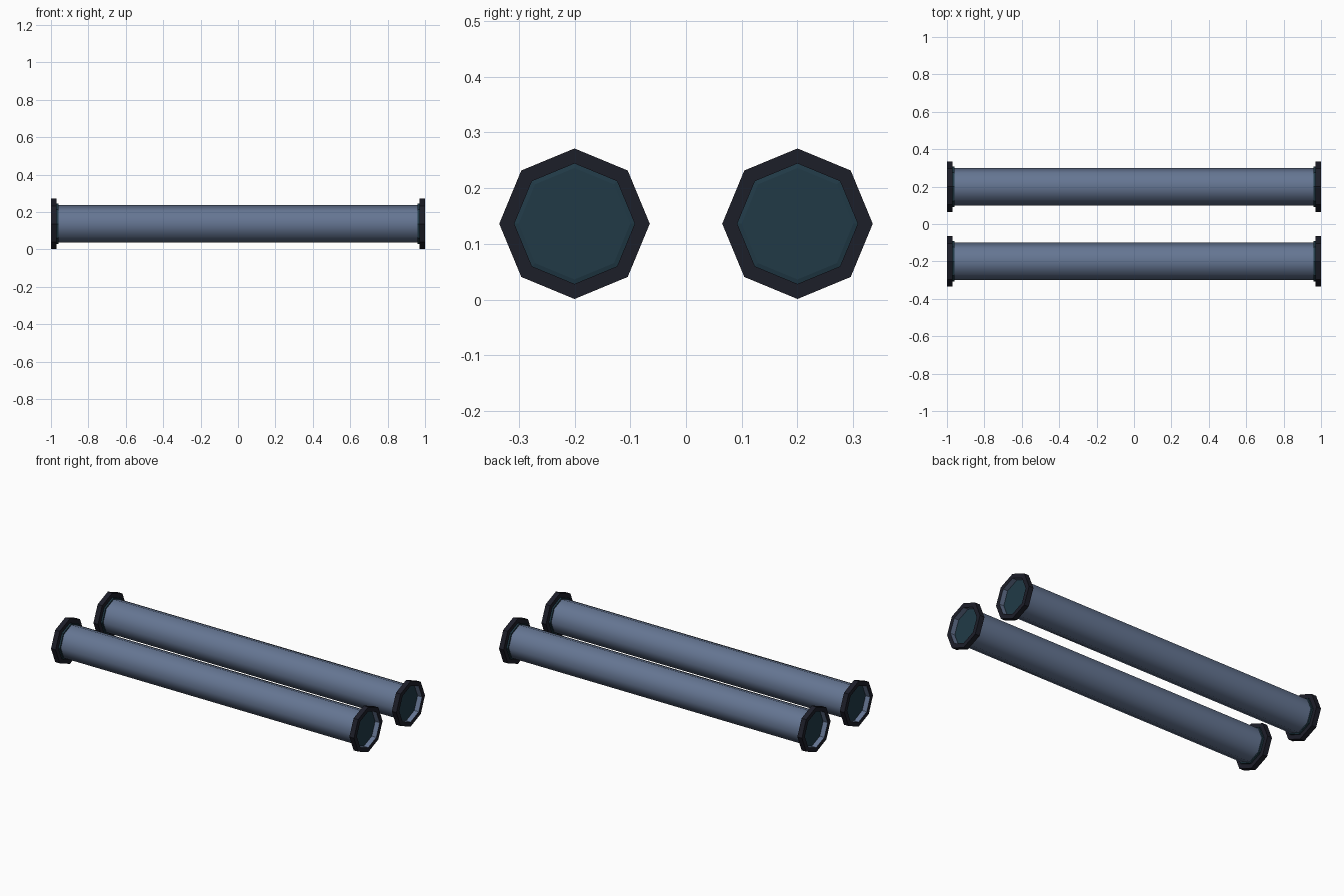
import bpy, bmesh
from math import sin, cos, pi, radians

if "Cube" in bpy.data.objects:
    bpy.data.objects.remove(bpy.data.objects["Cube"])

SIDES = 8
AXIS_Z = 0.136


def material(name, rgb):
    m = bpy.data.materials.new(name)
    m.diffuse_color = (*rgb, 1)
    m.use_nodes = True
    m.node_tree.nodes["Principled BSDF"].inputs["Base Color"].default_value = m.diffuse_color
    return m


STEEL = material("blue_steel", (0.13, 0.18, 0.29))
DARK = material("dark_rubber", (0.012, 0.013, 0.022))
TEAL = material("dark_teal", (0.015, 0.042, 0.062))


def lathe(name, profile, y, mat, closed=False, caps=False, side=1, smooth=False):
    """Revolve (x, radius) points around the pipe axis; side=-1 mirrors in x."""
    bm = bmesh.new()
    rings = [[bm.verts.new((side * x, y + r * sin(2 * pi * i / SIDES),
                            AXIS_Z + r * cos(2 * pi * i / SIDES)))
              for i in range(SIDES)] for x, r in profile]
    pairs = list(zip(rings, rings[1:]))
    if closed:
        pairs.append((rings[-1], rings[0]))
    for a, b in pairs:
        for i in range(SIDES):
            j = (i + 1) % SIDES
            bm.faces.new((a[i], a[j], b[j], b[i]))
    if caps:
        bm.faces.new(rings[0])
        bm.faces.new(rings[-1])
    bmesh.ops.recalc_face_normals(bm, faces=bm.faces)
    mesh = bpy.data.meshes.new(name)
    bm.to_mesh(mesh)
    bm.free()
    mesh.materials.append(mat)
    obj = bpy.data.objects.new(name, mesh)
    bpy.context.collection.objects.link(obj)
    if smooth:
        bpy.ops.object.select_all(action='DESELECT')
        obj.select_set(True)
        bpy.context.view_layer.objects.active = obj
        bpy.ops.object.shade_smooth_by_angle(angle=radians(50))
    return obj


for row, y in (("front", -0.2), ("back", 0.2)):
    # long smooth tube
    lathe(f"{row}_pipe", [(-0.965, 0.1), (0.965, 0.1)], y, STEEL, caps=True, smooth=True)
    for end, s in (("left", -1), ("right", 1)):
        # dark flange ring, open in the middle
        flange = lathe(f"{row}_{end}_flange",
                       [(0.97, 0.108), (0.97, 0.135), (1.0, 0.135), (1.0, 0.108)],
                       y, DARK, closed=True, side=s)
        # the bore of the flange has the pipe colour
        flange.data.materials.append(STEEL)
        for p in flange.data.polygons[-SIDES:]:
            p.material_index = 1
        # end plug: collar behind the flange and recessed cap inside it
        lathe(f"{row}_{end}_end_cap",
              [(0.96, 0.108), (0.97, 0.108), (0.972, 0.1)],
              y, TEAL, caps=True, side=s)
